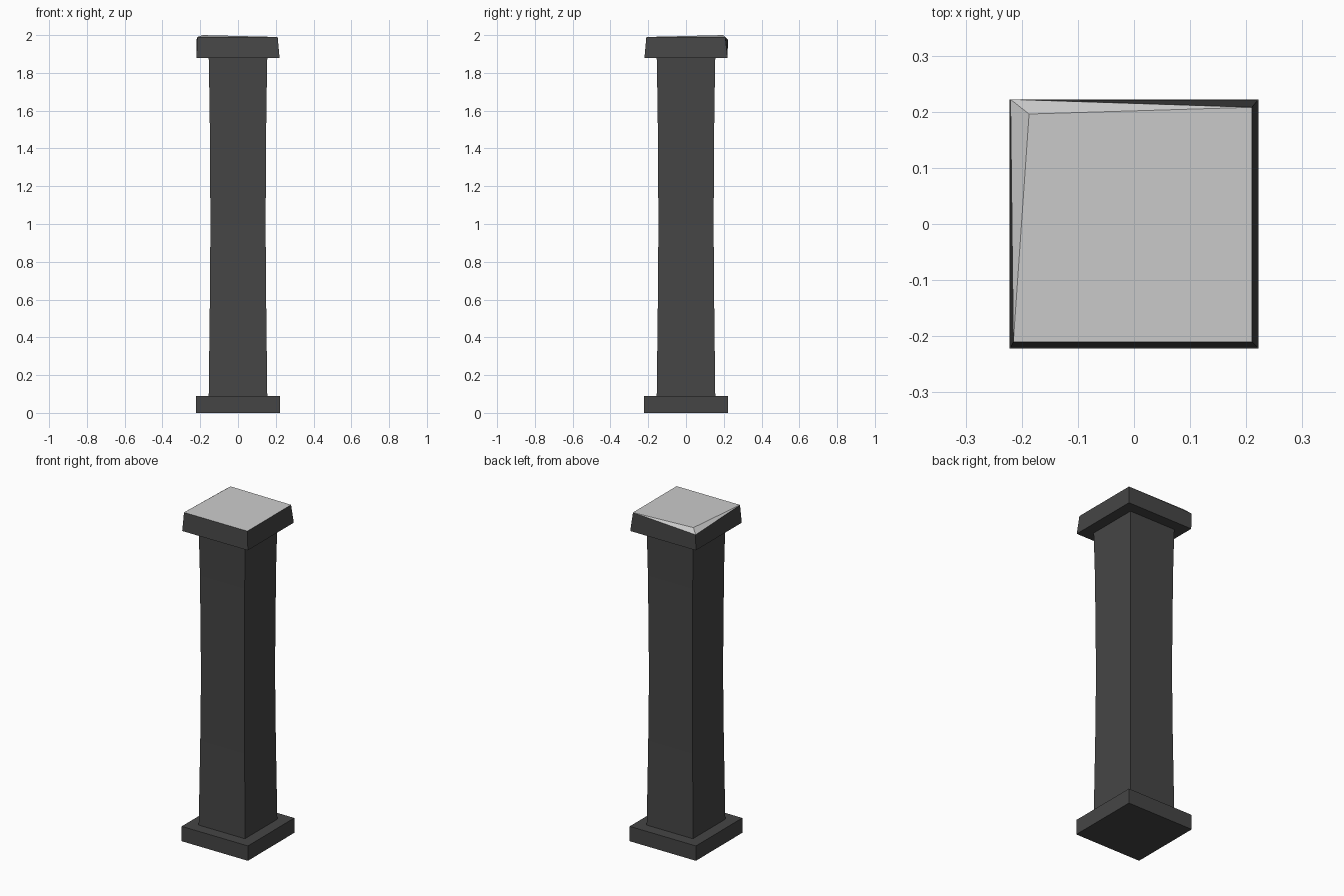
import bpy
import bmesh

cube = bpy.data.objects.get("Cube")
if cube:
    bpy.data.objects.remove(cube, do_unlink=True)


def material(name, value):
    m = bpy.data.materials.new(name)
    m.use_nodes = True
    colour = (value, value, value, 1)
    m.diffuse_color = colour
    m.node_tree.nodes["Principled BSDF"].inputs["Base Color"].default_value = colour
    return m


dark = material("dark stone", 0.06)
light = material("pale stone", 0.6)


def square(half, z):
    return [(-half, -half, z), (half, -half, z), (half, half, z), (-half, half, z)]


def loft(name, rings, peak=None):
    """Join four-cornered rings; a peak replaces the back corner of the top face."""
    bm = bmesh.new()
    loops = [[bm.verts.new(p) for p in ring] for ring in rings]
    bm.faces.new(loops[0][::-1])
    for a, b in zip(loops, loops[1:]):
        for i in range(4):
            j = (i + 1) % 4
            bm.faces.new((a[i], a[j], b[j], b[i]))
    top = loops[-1]
    if peak:
        p = bm.verts.new(peak)
        for corners in (top[:3] + [p], [top[2], top[3], p], [top[3], top[0], p]):
            bm.faces.new(corners).material_index = 1
    else:
        bm.faces.new(top)
    mesh = bpy.data.meshes.new(name)
    bm.to_mesh(mesh)
    bm.free()
    mesh.materials.append(dark)
    mesh.materials.append(light)
    obj = bpy.data.objects.new(name, mesh)
    bpy.context.collection.objects.link(obj)
    return obj


# Square plinth
loft("base", [square(0.222, 0), square(0.222, 0.09)])

# Gently waisted shaft
profile = [(0.155, 0.09), (0.149, 0.6), (0.146, 1.0), (0.15, 1.6), (0.155, 1.88)]
loft("shaft", [square(h, z) for h, z in profile])

# Worn capital with a chipped back corner and pale top
cap_top = [(-0.215, -0.21, 1.99), (0.21, -0.21, 1.99),
           (0.21, 0.208, 1.99), (-0.22, 0.222, 1.975)]
loft("capital", [square(0.22, 1.88), cap_top], peak=(-0.187, 0.196, 2.0))
